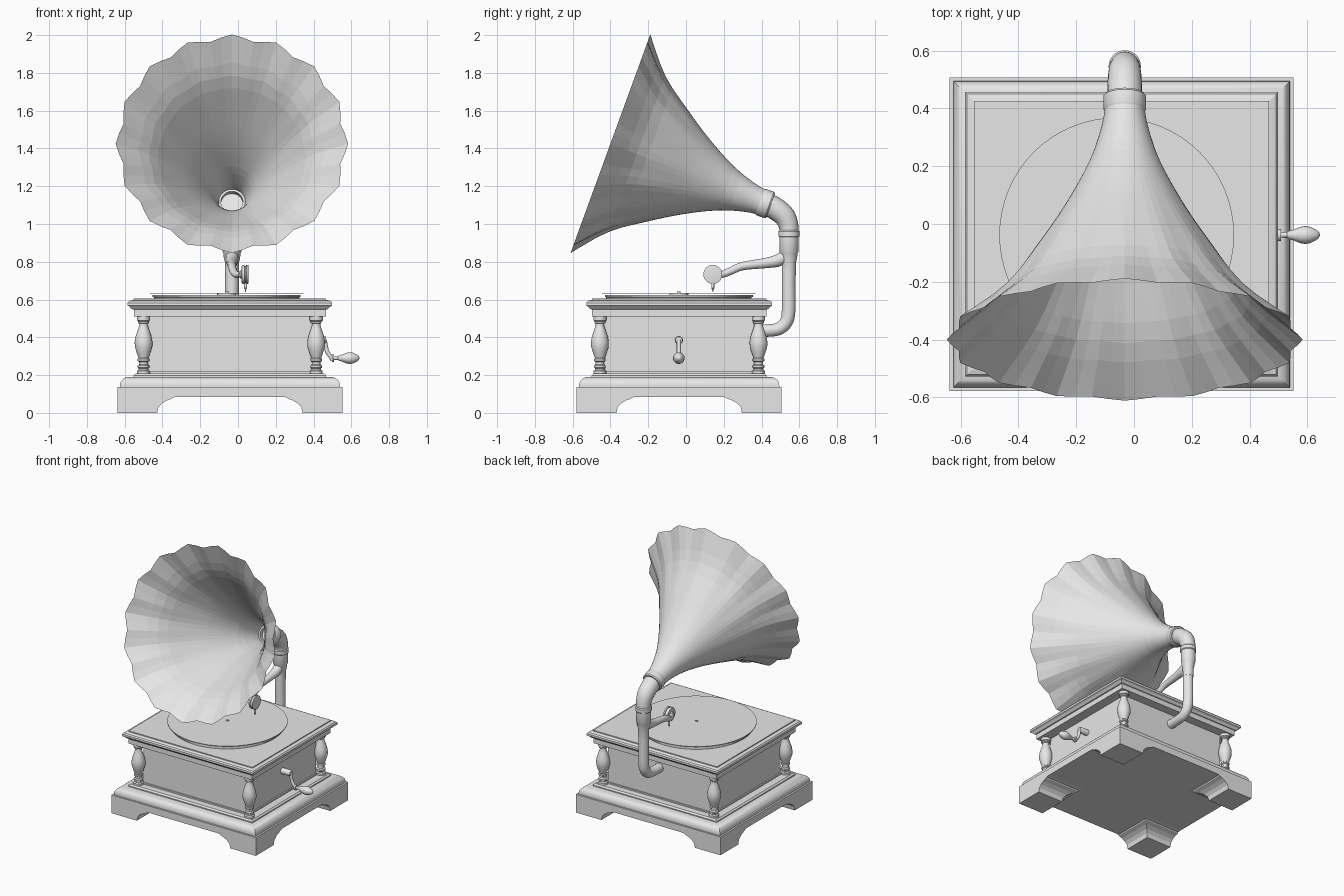
import bpy, bmesh, math
from mathutils import Vector

if "Cube" in bpy.data.objects:
    bpy.data.objects.remove(bpy.data.objects["Cube"])

CX, CY = -0.043, -0.036      # cabinet centre
PX = -0.032                  # horn and pipe plane

grey = bpy.data.materials.new("plain_grey")
grey.diffuse_color = (0.8, 0.8, 0.8, 1)
grey.use_nodes = True
grey.node_tree.nodes["Principled BSDF"].inputs["Base Color"].default_value = grey.diffuse_color


def finish(name, bm, smooth=None):
    bmesh.ops.recalc_face_normals(bm, faces=bm.faces)
    me = bpy.data.meshes.new(name)
    bm.to_mesh(me)
    bm.free()
    ob = bpy.data.objects.new(name, me)
    bpy.context.collection.objects.link(ob)
    me.materials.append(grey)
    if smooth:
        bpy.ops.object.select_all(action='DESELECT')
        ob.select_set(True)
        bpy.context.view_layer.objects.active = ob
        bpy.ops.object.shade_smooth_by_angle(angle=math.radians(smooth))
    return ob


def loft(name, rings, smooth=None, caps=True):
    bm = bmesh.new()
    loops = [[bm.verts.new(p) for p in ring] for ring in rings]
    n = len(loops[0])
    for a, b in zip(loops, loops[1:]):
        for i in range(n):
            j = (i + 1) % n
            bm.faces.new((a[i], a[j], b[j], b[i]))
    if caps:
        bm.faces.new(loops[0])
        bm.faces.new(loops[-1])
    return finish(name, bm, smooth)


def rect(x0, x1, y0, y1, z):
    return [(x0, y0, z), (x1, y0, z), (x1, y1, z), (x0, y1, z)]


def moulding(name, profile, smooth=None):
    # rectangular stack: (half x, half y, z)
    return loft(name, [rect(CX - hx, CX + hx, CY - hy, CY + hy, z)
                       for hx, hy, z in profile], smooth)


def lathe(name, origin, axis, profile, seg=24, smooth=35, caps=True):
    # profile: (distance along axis, radius)
    q = Vector(axis).to_track_quat('Z', 'Y')
    o = Vector(origin)
    rings = [[o + q @ Vector((r * math.cos(2 * math.pi * i / seg),
                              r * math.sin(2 * math.pi * i / seg), t))
              for i in range(seg)] for t, r in profile]
    return loft(name, rings, smooth, caps)


def spline(points, steps):
    # Catmull-Rom through points of any dimension
    p = [Vector(v) for v in points]
    p = [2 * p[0] - p[1]] + p + [2 * p[-1] - p[-2]]
    out = []
    for k in range(1, len(p) - 2):
        a, b, c, d = p[k - 1:k + 3]
        for s in range(steps):
            t = s / steps
            out.append(0.5 * (2 * b + (c - a) * t + (2 * a - 5 * b + 4 * c - d) * t * t
                              + (3 * b - a - 3 * c + d) * t ** 3))
    return out + [p[-2]]


def tube(name, points, seg=20, steps=5):
    # points: (x, y, z, radius), swept mostly in the yz plane
    pts = spline(points, steps)
    rings = []
    for i, p in enumerate(pts):
        d = (pts[min(i + 1, len(pts) - 1)] - pts[max(i - 1, 0)]).xyz.normalized()
        u = (Vector((1, 0, 0)) - d * d.x).normalized()
        v = d.cross(u)
        rings.append([p.xyz + p.w * (u * math.cos(2 * math.pi * k / seg)
                                     + v * math.sin(2 * math.pi * k / seg))
                      for k in range(seg)])
    return loft(name, rings, 40)


# Bracket feet with coved inner sides
cove = [(.21, 0), (.217, .03), (.235, .05), (.262, .066), (.29, .076), (.295, .082), (.32, .085), (.32, .09)]
for sx in (-1, 1):
    for sy in (-1, 1):
        ox, oy = CX + sx * .595, CY + sy * .5425
        loft("foot", [rect(ox, ox - sx * e, oy, oy - sy * e, z) for e, z in cove])

# Plinth: slab, ovolo moulding, step
moulding("plinth_slab", [(.595, .5425, .085), (.595, .5425, .136)])
ovolo = [(.582 - .05 * (1 - math.cos(a)), .53 - .05 * (1 - math.cos(a)), .146 + .045 * math.sin(a))
         for a in [k * math.pi / 12 for k in range(7)]]
moulding("plinth_moulding", [(.582, .53, .136)] + ovolo, 30)
moulding("plinth_step", [(.51, .463, .19), (.51, .463, .198), (.50, .453, .208)])

# Cabinet body with thin base rail
moulding("cabinet_body", [(.435, .395, .2), (.435, .395, .515)])
moulding("cabinet_rail", [(.445, .405, .205), (.445, .405, .218)])

# Lid
moulding("lid_frieze", [(.508, .462, .51), (.508, .462, .55)])
moulding("lid_moulding", [(.515, .467, .548), (.522, .474, .553), (.530, .481, .562), (.541, .492, .568),
                          (.541, .492, .583), (.534, .485, .592), (.520, .471, .596),
                          (.510, .461, .598), (.510, .461, .605)])

# Corner columns
turned = [(.2, .034), (.222, .034), (.228, .026), (.236, .026), (.24, .031), (.25, .031),
          (.256, .023), (.27, .023), (.275, .031), (.285, .031), (.29, .026), (.32, .037), (.35, .046),
          (.375, .047), (.405, .042), (.44, .03), (.465, .022), (.472, .022), (.477, .029),
          (.485, .029), (.49, .035), (.512, .035)]
for sx in (-1, 1):
    for sy in (-1, 1):
        lathe("column", (CX + sx * .457, CY + sy * .42, 0), (0, 0, 1), turned)

# Turntable, hub, record, spindle
TT = (-.06, -.038, 0)
lathe("turntable", TT, (0, 0, 1), [(.60, .385), (.612, .385), (.614, .392), (.624, .392)], 64)
lathe("hub", TT, (0, 0, 1), [(.62, .05), (.632, .05)])
lathe("record", TT, (0, 0, 1), [(.631, .406), (.636, .406)], 64)
lathe("spindle", TT, (0, 0, 1), [(.63, .009), (.642, .009)], 12)

# Fluted horn, flare runs from the rim to the throat
rim, throat = Vector((PX, -.40, 1.425)), Vector((PX, .42, 1.108))
axis = Vector((0, .94, -.343))
side, up = Vector((1, 0, 0)), Vector((0, .343, .94))
flare = spline([(0, .6), (.17, .435), (.37, .312), (.56, .207), (.75, .122), (.9, .08), (1, .066)], 3)
rings = []
for t, r in flare:
    wave = .026 * (1 - t) ** 4
    centre = rim.lerp(throat, t)
    ring = []
    for i in range(64):
        a = 2 * math.pi * i / 64
        rr = r * (1 + wave * math.cos(16 * a))
        ring.append(centre + side * rr * math.cos(a) + up * rr * math.sin(a))
    rings.append(ring)
loft("horn", rings, 3, caps=False)

# Horn throat collar and elbow
lathe("throat_collar", throat - axis * .03, axis,
      [(0, .058), (0, .07), (.008, .074), (.052, .074), (.06, .068), (.06, .058), (0, .058)], 32, 35, False)
tube("elbow", [(PX, .42, 1.108, .061), (PX, .475, 1.08, .06), (PX, .522, 1.04, .057),
               (PX, .543, .99, .052), (PX, .545, .94, .05)])
lathe("elbow_collar", (PX, .545, 0), (0, 0, 1),
      [(.73, .036), (.80, .038), (.82, .043), (.845, .046), (.855, .051), (.93, .051), (.935, .056),
       (.96, .056), (.968, .05)], 28)

# Support pipe curving into the cabinet back
tube("support_pipe", [(PX, .543, .80, .036), (PX, .543, .66, .036), (PX, .543, .54, .036),
                      (PX, .532, .485, .035), (PX, .50, .45, .034), (PX, .45, .437, .033), (PX, .34, .434, .033)])

# Tone arm, sound box and needle
tube("tone_arm", [(PX, .545, .84, .034), (PX, .49, .808, .033), (PX, .42, .793, .027), (PX, .30, .777, .022),
                  (-.025, .235, .75, .02), (-.01, .19, .733, .018), (.015, .15, .733, .016)], 16)
lathe("sound_box", (.01, .142, .733), (1, 0, 0),
      [(0, .02), (.008, .022), (.01, .046), (.016, .05), (.024, .05), (.026, .045), (.032, .045),
       (.034, .05), (.044, .05), (.046, .04)], 28)
lathe("needle", (.04, .142, .64), (0, 0, 1), [(0, .002), (.015, .004), (.02, .008), (.05, .008)], 12)

# Crank with turned handle
KY = -.038
lathe("crank_pivot", (.38, KY, .385), (1, 0, 0), [(0, .022), (.075, .022), (.085, .018)], 20)
tube("crank_arm", [(.455, KY, .395, .011), (.464, KY, .36, .011), (.472, KY, .325, .011),
                   (.492, KY, .295, .011), (.50, KY, .28, .011)], 12)
lathe("crank_joint", (.497, KY, .29), (1, 0, 0), [(0, .02), (.012, .02)], 16)
lathe("crank_handle", (0, KY, .29), (1, 0, 0),
      [(.5, .009), (.53, .01), (.535, .014), (.55, .018), (.575, .028), (.592, .031), (.61, .028),
       (.63, .018), (.64, .01), (.643, .002)], 20)
